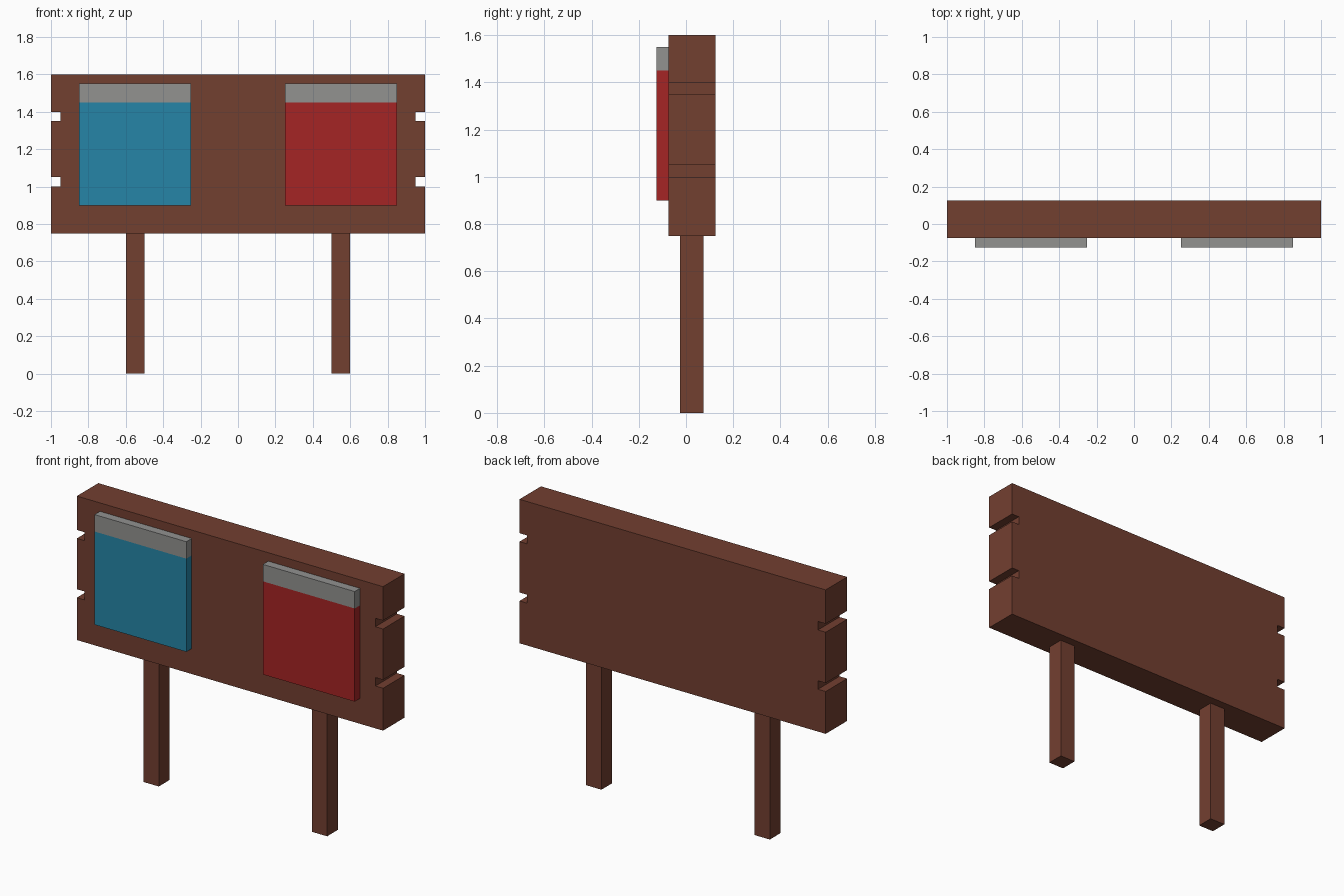
import bpy
import bmesh
from mathutils import Vector

cube = bpy.data.objects.get("Cube")
if cube:
    bpy.data.objects.remove(cube, do_unlink=True)


def make_material(name, rgb):
    mat = bpy.data.materials.new(name)
    mat.use_nodes = True
    color = (*rgb, 1.0)
    mat.diffuse_color = color
    mat.node_tree.nodes["Principled BSDF"].inputs["Base Color"].default_value = color
    return mat


wood = make_material("brown wood", (0.171, 0.05, 0.03))
grey = make_material("grey header", (0.287, 0.287, 0.278))
blue = make_material("blue paper", (0.019, 0.235, 0.386))
red = make_material("red paper", (0.376, 0.018, 0.018))


def finish(name, bm, *materials):
    bmesh.ops.recalc_face_normals(bm, faces=bm.faces)
    mesh = bpy.data.meshes.new(name)
    bm.to_mesh(mesh)
    bm.free()
    for mat in materials:
        mesh.materials.append(mat)
    obj = bpy.data.objects.new(name, mesh)
    bpy.context.collection.objects.link(obj)
    return obj


def box(low, high):
    low, high = Vector(low), Vector(high)
    bm = bmesh.new()
    bmesh.ops.create_cube(bm, size=1)
    bmesh.ops.scale(bm, vec=high - low, verts=bm.verts)
    bmesh.ops.translate(bm, vec=(low + high) / 2, verts=bm.verts)
    return bm


# Board: notched outline extruded through its thickness
bottom, top, front, back = 0.75, 1.6, -0.075, 0.125
edge = [(1, bottom)]
for z in (1.0, 1.35):
    edge += [(1, z), (0.95, z), (0.95, z + 0.05), (1, z + 0.05)]
edge.append((1, top))
outline = edge + [(-x, z) for x, z in reversed(edge)]
bm = bmesh.new()
face = bm.faces.new([bm.verts.new((x, front, z)) for x, z in outline])
extruded = bmesh.ops.extrude_face_region(bm, geom=[face], use_keep_orig=True)
bmesh.ops.translate(bm, vec=(0, back - front, 0),
                    verts=[v for v in extruded["geom"] if isinstance(v, bmesh.types.BMVert)])
finish("notched_board", bm, wood)

# Two square legs
for side, x in (("right", -0.55), ("left", 0.55)):
    finish(side + "_leg", box((x - 0.05, -0.025, 0), (x + 0.05, 0.075, bottom)), wood)

# Raised notices, cut across so the top strip is grey
header = 1.45
for side, x, paper in (("right", -0.55, blue), ("left", 0.55, red)):
    bm = box((x - 0.3, -0.125, 0.9), (x + 0.3, front, 1.55))
    bmesh.ops.bisect_plane(bm, geom=bm.verts[:] + bm.edges[:] + bm.faces[:],
                           plane_co=(0, 0, header), plane_no=(0, 0, 1))
    for f in bm.faces:
        f.material_index = int(f.calc_center_median().z > header)
    finish(side + "_notice", bm, paper, grey)
